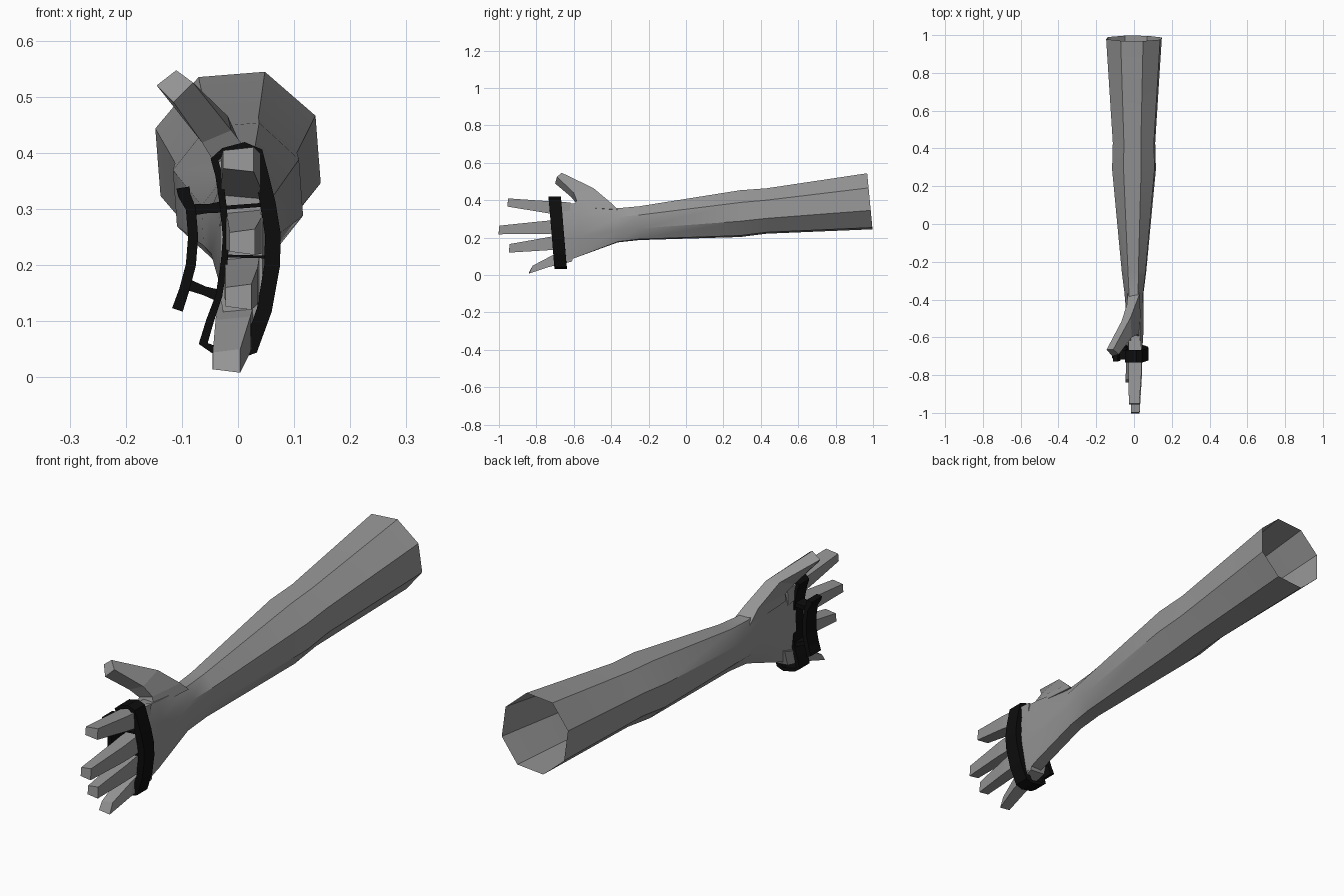
import bpy, bmesh, math
from mathutils import Vector

if "Cube" in bpy.data.objects:
    bpy.data.objects.remove(bpy.data.objects["Cube"])


def material(name, rgb):
    m = bpy.data.materials.new(name)
    m.diffuse_color = (*rgb, 1)
    m.use_nodes = True
    m.node_tree.nodes["Principled BSDF"].inputs["Base Color"].default_value = m.diffuse_color
    return m


GREY = material("grey skin", (0.30, 0.30, 0.30))
BLACK = material("black strap", (0.004, 0.004, 0.004))


def loft(name, rings, mat, cap_start=True, cap_end=True, closed=False):
    """Skin a list of equal-length point rings."""
    bm = bmesh.new()
    vs = [[bm.verts.new(p) for p in r] for r in rings]
    n = len(vs[0])
    pairs = list(zip(vs, vs[1:])) + ([(vs[-1], vs[0])] if closed else [])
    for a, b in pairs:
        for i in range(n):
            j = (i + 1) % n
            bm.faces.new((a[i], a[j], b[j], b[i]))
    if cap_start and not closed:
        bm.faces.new(vs[0])
    if cap_end and not closed:
        bm.faces.new(vs[-1])
    bmesh.ops.recalc_face_normals(bm, faces=bm.faces)
    me = bpy.data.meshes.new(name)
    bm.to_mesh(me)
    bm.free()
    me.materials.append(mat)
    ob = bpy.data.objects.new(name, me)
    bpy.context.collection.objects.link(ob)
    return ob


# Forearm and palm: an eight-sided tube, open at the elbow end, flattening to the palm
OCT = [(math.cos(math.radians(72 - 45 * k)), math.sin(math.radians(72 - 45 * k))) for k in range(8)]
PALM = [(.6, 1), (1, .5), (1, -.25), (.65, -1), (-.6, -1), (-1, -.5), (-1, .25), (-.6, 1)]


def section(y, cx, hx, z0, z1, flat, shear=0.0):
    zc, hz = (z0 + z1) / 2, (z1 - z0) / 2
    pts = []
    for (a, b), (c, d) in zip(OCT, PALM):
        u, v = a + (c - a) * flat, b + (d - b) * flat
        pts.append((cx + hx * u, y - shear * v, zc + hz * v))
    return pts


arm = loft("forearm_and_palm", [
    section(.983, 0, .155, .237, .552, 0, .015),
    section(.43, 0, .118, .215, .470, 0),
    section(.29, 0, .122, .197, .460, 0),
    section(-.25, 0, .068, .183, .372, .1),
    section(-.365, 0, .052, .172, .360, .4),
    section(-.57, .008, .042, .100, .380, 1),
    section(-.67, .006, .038, .065, .388, 1),
], GREY, cap_start=False)

# Fingers: base (y, x0, x1, z0, z1), knuckle and tip sections
FINGERS = {
    "index_finger": [(-.62, -.03, .038, .310, .388), (-.78, -.03, .040, .338, .398), (-.953, -.027, .028, .366, .410)],
    "middle_finger": [(-.62, -.025, .040, .222, .303), (-.80, -.018, .042, .220, .285), (-1.0, -.015, .030, .218, .264)],
    "ring_finger": [(-.62, -.026, .040, .140, .225), (-.78, -.022, .035, .130, .195), (-.945, -.022, .024, .120, .166)],
    "little_finger": [(-.60, -.036, .034, .072, .148), (-.72, -.040, .022, .044, .108), (-.83, -.045, .004, .008, .050)],
}
for name, secs in FINGERS.items():
    lean = .02 if name == "little_finger" else .004
    loft(name, [[(x0, y - lean / 2, z0 + .006), (x1, y - lean / 2, z0),
                 (x1, y + lean / 2, z1), (x0, y + lean / 2, z1 - .006)]
                for y, x0, x1, z0, z1 in secs], GREY)

# Thumb: four-sided sections from the wrist edge out to the tip
loft("thumb", [
    [(-.035, -.365, .335), (.032, -.365, .350), (.035, -.60, .365), (-.035, -.60, .345)],
    [(-.036, -.42, .385), (.018, -.40, .385), (.020, -.585, .400), (-.042, -.585, .382)],
    [(-.066, -.515, .462), (-.018, -.495, .465), (-.012, -.600, .440), (-.064, -.615, .418)],
    [(-.145, -.665, .520), (-.110, -.665, .547), (-.080, -.690, .525), (-.115, -.700, .490)],
], GREY)


def ribbon(name, path, width, closed=False):
    """Band following (x, z, thickness) points, tilted slightly in depth."""
    rings, n = [], len(path)
    for i, (x, z, t) in enumerate(path):
        a = path[i - 1] if closed or i else path[0]
        b = path[(i + 1) % n] if closed or i < n - 1 else path[-1]
        d = Vector((b[0] - a[0], b[1] - a[1])).normalized() * t / 2
        y = -.702 + (.42 - z) * .083
        rings.append([(x + s * d.y, y + e * width / 2, z - s * d.x)
                      for s, e in ((1, 1), (1, -1), (-1, -1), (-1, 1))])
    return loft(name, rings, BLACK, closed=closed)


# Strap around the knuckles, thicker over the back of the hand
ribbon("hand_strap", [
    (.012, .412, .014), (.034, .402, .020), (.053, .310, .028), (.062, .255, .028),
    (.061, .200, .028), (.047, .120, .027), (.022, .050, .026), (.004, .040, .014),
    (-.045, .050, .014), (-.062, .060, .016), (-.050, .100, .014), (-.034, .145, .012),
    (-.025, .200, .012), (-.021, .250, .012), (-.027, .310, .012), (-.034, .360, .013),
    (-.042, .388, .014), (-.025, .402, .014),
], .066, closed=True)

# Grip bar standing off the palm, with its two struts
ribbon("palm_bar", [
    (-.098, .338, .024), (-.096, .325, .022), (-.084, .300, .018), (-.080, .250, .018),
    (-.084, .200, .018), (-.096, .155, .018), (-.108, .120, .020)], .066)
ribbon("upper_strut", [(-.084, .298, .020), (-.050, .301, .016), (-.022, .304, .022)], .050)
ribbon("lower_strut", [(-.092, .166, .020), (-.060, .154, .016), (-.030, .144, .022)], .050)

# Thin webs of the strap between the fingers
ribbon("upper_web", [(-.025, .302, .007), (.055, .308, .007)], .060)
ribbon("lower_web", [(-.022, .216, .005), (.060, .214, .005)], .060)

# Soft shading on the arm, keeping the clear edges
bpy.ops.object.select_all(action='DESELECT')
arm.select_set(True)
bpy.context.view_layer.objects.active = arm
bpy.ops.object.shade_smooth_by_angle(angle=math.radians(30))
